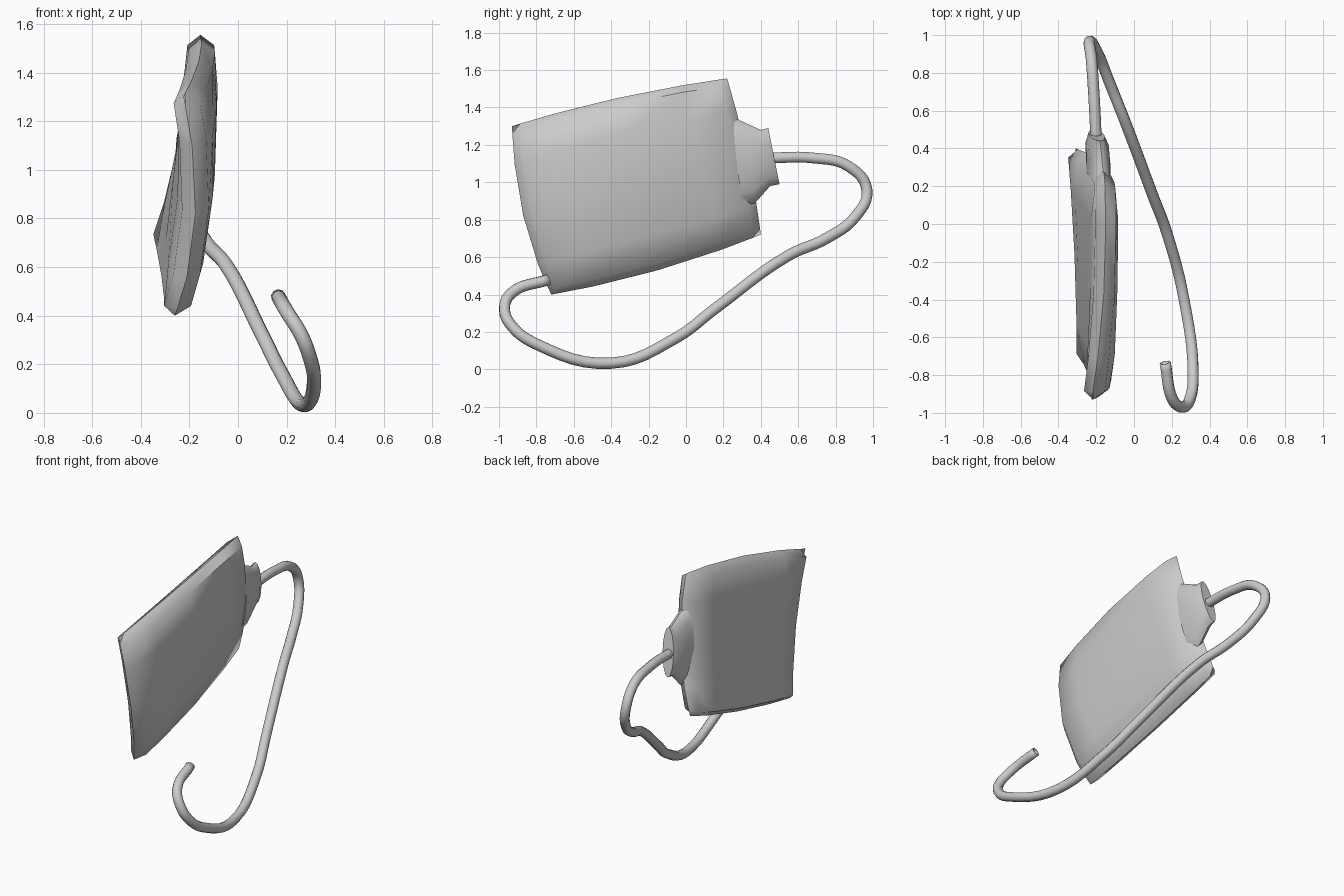
import bpy, bmesh, math
from mathutils import Vector

cube = bpy.data.objects.get("Cube")
if cube:
    bpy.data.objects.remove(cube, do_unlink=True)

mat = bpy.data.materials.new("soft grey")
mat.use_nodes = True
GREY = (0.6, 0.6, 0.6, 1)
mat.diffuse_color = GREY
mat.node_tree.nodes["Principled BSDF"].inputs["Base Color"].default_value = GREY


def finish(bm, name, angle):
    bmesh.ops.remove_doubles(bm, verts=bm.verts, dist=0.0005)
    bmesh.ops.recalc_face_normals(bm, faces=bm.faces)
    mesh = bpy.data.meshes.new(name)
    bm.to_mesh(mesh)
    bm.free()
    mesh.materials.append(mat)
    obj = bpy.data.objects.new(name, mesh)
    bpy.context.collection.objects.link(obj)
    bpy.ops.object.select_all(action="DESELECT")
    obj.select_set(True)
    bpy.context.view_layer.objects.active = obj
    bpy.ops.object.shade_smooth_by_angle(angle=math.radians(angle))
    return obj


def quad(points, t):
    """Quadratic curve through three points."""
    a, b, c = points
    return a * (2 * t - 1) * (t - 1) + b * 4 * t * (1 - t) + c * t * (2 * t - 1)


# Pouch: twisted pillow, each row runs bottom to top, rows run front to back
rows = [[Vector(p) for p in row] for row in (
    ((-.26, -.72, .40), (-.175, -.87, .82), (-.225, -.93, 1.30)),
    ((-.27, -.15, .53), (-.18, -.28, .98), (-.16, -.37, 1.45)),
    ((-.31, .40, .72), (-.19, .33, 1.13), (-.155, .22, 1.555)))]
steps = (0, .04, .2, .5, .8, .96, 1)
depth = (0, .055, .072, .085, .072, .055, 0)
n = len(steps)
bm = bmesh.new()
for side in (-1, 1):
    grid = []
    for i, u in enumerate(steps):
        column = []
        for j, v in enumerate(steps):
            p = quad([quad(row, v) for row in rows], u)
            p.x += side * min(depth[i], depth[j])
            column.append(bm.verts.new(p))
        grid.append(column)
    for i in range(n - 1):
        for j in range(n - 1):
            bm.faces.new((grid[i][j], grid[i + 1][j], grid[i + 1][j + 1], grid[i][j + 1]))
finish(bm, "pouch", 50)

# Neck: flattened sleeve lofted between lower and upper edge points
sections = (
    ((-.215, .30, .87), (-.165, .24, 1.36), .06),
    ((-.215, .37, .89), (-.165, .29, 1.33), .06),
    ((-.215, .45, .98), (-.175, .40, 1.28), .058),
    ((-.215, .50, .99), (-.18, .44, 1.29), .04))
SIDES = 16
bm = bmesh.new()
rings = []
for low, high, half in sections:
    low, high = Vector(low), Vector(high)
    ring = []
    for k in range(SIDES):
        a = math.tau * k / SIDES
        p = (low + high) / 2 + (high - low) / 2 * math.cos(a)
        p.x += half * math.sin(a)
        ring.append(bm.verts.new(p))
    rings.append(ring)
for r, s in zip(rings, rings[1:]):
    for k in range(SIDES):
        m = (k + 1) % SIDES
        bm.faces.new((r[k], r[m], s[m], s[k]))
bm.faces.new(rings[0])
bm.faces.new(rings[-1])
finish(bm, "neck", 50)

# Hose: open-ended tube looping from the neck under the pouch
path = (
    (-.20, .44, 1.13), (-.212, .68, 1.13), (-.225, .87, 1.085), (-.235, .967, .96),
    (-.19, .90, .81), (-.13, .75, .70), (-.05, .55, .61), (.10, .15, .32),
    (.175, -.05, .17), (.265, -.40, .033), (.313, -.80, .135), (.295, -.93, .23),
    (.26, -.97, .32), (.205, -.93, .41), (.165, -.735, .48))
curve = bpy.data.curves.new("hose", "CURVE")
curve.dimensions = "3D"
curve.bevel_depth = .03
curve.bevel_resolution = 3
curve.resolution_u = 6
spline = curve.splines.new("BEZIER")
spline.bezier_points.add(len(path) - 1)
for point, co in zip(spline.bezier_points, path):
    point.co = co
    point.handle_left_type = point.handle_right_type = "AUTO"
curve.materials.append(mat)
hose = bpy.data.objects.new("hose", curve)
bpy.context.collection.objects.link(hose)
wall = hose.modifiers.new("wall", "SOLIDIFY")
wall.thickness = .01
wall.offset = -1
